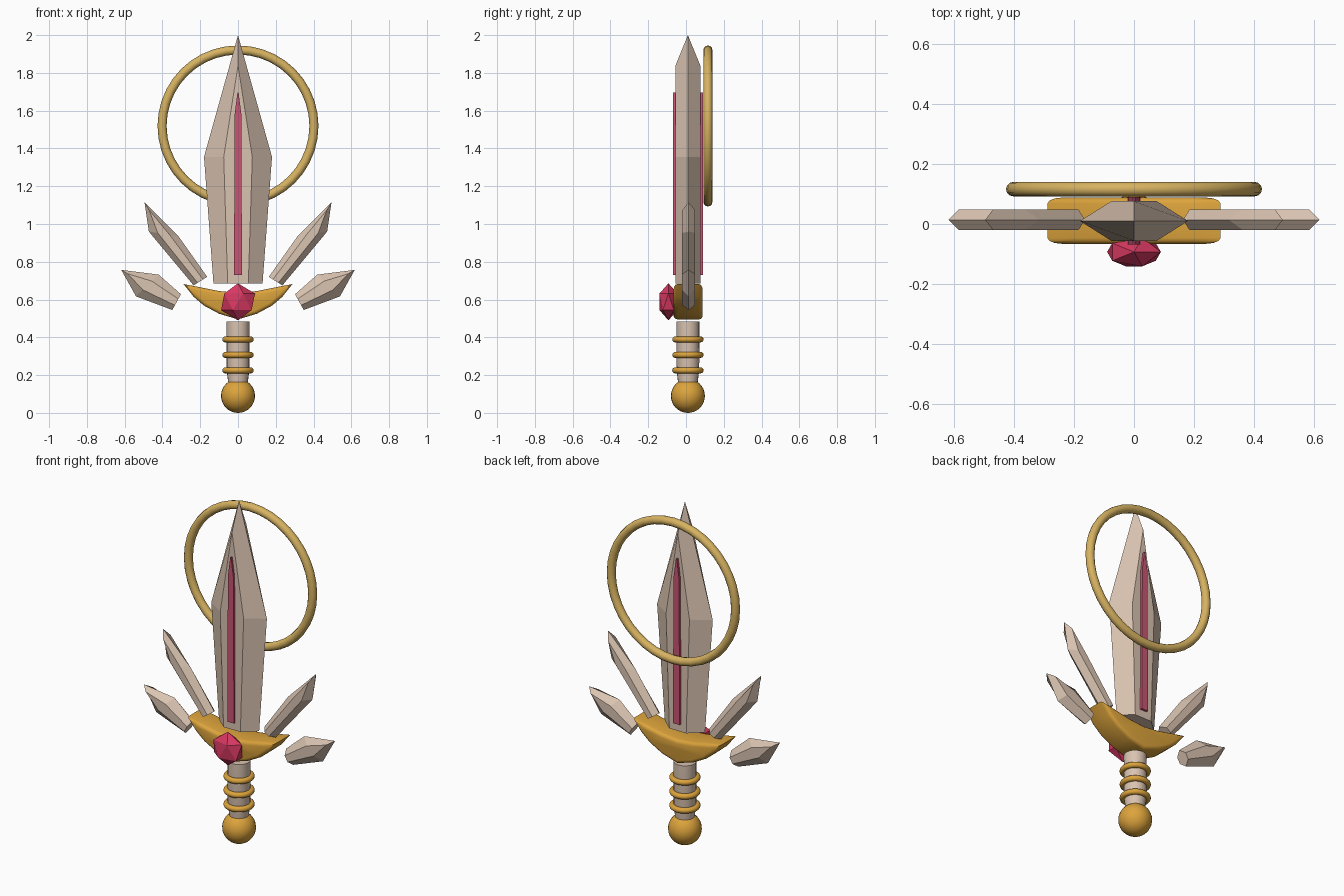
import bpy, bmesh, math
from mathutils import Vector

cube = bpy.data.objects.get("Cube")
if cube:
    bpy.data.objects.remove(cube)

CY = 0.01  # depth centre of the weapon


def material(name, rgb):
    m = bpy.data.materials.new(name)
    m.use_nodes = True
    m.diffuse_color = (*rgb, 1)
    m.node_tree.nodes["Principled BSDF"].inputs["Base Color"].default_value = (*rgb, 1)
    return m


bone = material("pale bone", (0.70, 0.55, 0.44))
gold = material("deep gold", (0.72, 0.37, 0.045))
brass = material("light brass", (0.68, 0.45, 0.12))
ruby = material("ruby", (0.68, 0.04, 0.12))
rose = material("rose", (0.58, 0.09, 0.17))


def finish(obj, name, mat, smooth=False):
    obj.name = name
    obj.data.materials.append(mat)
    if smooth:
        bpy.ops.object.select_all(action='DESELECT')
        obj.select_set(True)
        bpy.context.view_layer.objects.active = obj
        bpy.ops.object.shade_smooth_by_angle(angle=math.radians(35))
    return obj


def from_bmesh(bm, name, mat, smooth=False):
    bmesh.ops.recalc_face_normals(bm, faces=bm.faces)
    mesh = bpy.data.meshes.new(name)
    bm.to_mesh(mesh)
    bm.free()
    obj = bpy.data.objects.new(name, mesh)
    bpy.context.collection.objects.link(obj)
    return finish(obj, name, mat, smooth)


def crystal(name, base, shoulder, tip, half, cy, inset):
    """Six-sided blade: base ring, shoulder ring, two ridge points and a tip (x, z)."""
    bm = bmesh.new()

    def vert(p, y):
        return bm.verts.new((p.x, cy + y, p.y))

    def ring(pair):
        a, b = (Vector(p) for p in pair)
        p, q = a.lerp(b, inset), a.lerp(b, 1 - inset)
        return [vert(a, 0), vert(p, -half), vert(q, -half),
                vert(b, 0), vert(q, half), vert(p, half)]

    low, high = ring(base), ring(shoulder)
    mid = Vector(shoulder[0]).lerp(Vector(shoulder[1]), 0.5)
    end = Vector(tip)
    ridge = mid.lerp(end, 0.75)
    front, back, point = vert(ridge, -half), vert(ridge, half), vert(end, 0)
    bm.faces.new(low)
    for i in range(6):
        j = (i + 1) % 6
        bm.faces.new((low[i], low[j], high[j], high[i]))
    a, p, q, b, s, r = high
    for face in ((p, q, front), (s, r, back), (a, p, front, point),
                 (q, b, point, front), (b, s, back, point), (r, a, point, back)):
        bm.faces.new(face)
    return from_bmesh(bm, name, bone)


def extrude(name, half_profile, y0, y1, mat, bevel=0, smooth=False):
    """Mirror a half outline of (x, z) points and extrude it in depth."""
    pts = half_profile + [(-x, z) for x, z in reversed(half_profile) if x > 0]
    bm = bmesh.new()
    face = bm.faces.new([bm.verts.new((x, y0, z)) for x, z in pts])
    new = bmesh.ops.extrude_face_region(bm, geom=[face])["geom"]
    bmesh.ops.translate(bm, vec=(0, y1 - y0, 0),
                        verts=[v for v in new if isinstance(v, bmesh.types.BMVert)])
    if bevel:
        rims = [e for e in bm.edges
                if abs(e.verts[0].co.y - e.verts[1].co.y) < 1e-5]
        bmesh.ops.bevel(bm, geom=rims, offset=bevel, segments=3,
                        profile=0.5, affect='EDGES', clamp_overlap=True)
    return from_bmesh(bm, name, mat, smooth)


def torus(name, loc, major, minor, mat, upright=False):
    bpy.ops.mesh.primitive_torus_add(
        location=loc, major_radius=major, minor_radius=minor,
        major_segments=40, minor_segments=12,
        rotation=(math.pi / 2 if upright else 0, 0, 0))
    return finish(bpy.context.object, name, mat, True)


# Main blade with the inlay running through it
crystal("blade", ((-0.13, 0.685), (0.13, 0.685)),
        ((-0.18, 1.355), (0.18, 1.355)), (0, 2), 0.066, CY, 0.29)
extrude("blade_inlay", [(0.021, 0.73), (0.018, 1.58), (0.003, 1.695)],
        -0.068, 0.09, rose)

# Side shards, mirrored
for side, s in (("left", 1), ("right", -1)):
    crystal(f"upper_shard_{side}", ((s * 0.163, 0.72), (s * 0.235, 0.675)),
            ((s * 0.315, 0.935), (s * 0.472, 0.96)),
            (s * 0.495, 1.115), 0.034, 0.014, 0.3)
    crystal(f"lower_shard_{side}", ((s * 0.302, 0.628), (s * 0.348, 0.545)),
            ((s * 0.42, 0.732), (s * 0.54, 0.617)),
            (s * 0.618, 0.757), 0.034, 0.014, 0.3)

# Crescent guard
extrude("guard", [(0, 0.635), (0.1, 0.645), (0.2, 0.665), (0.288, 0.682),
                  (0.235, 0.615), (0.18, 0.568), (0.1, 0.525), (0, 0.495)],
        -0.066, 0.088, gold, 0.02, True)

# Faceted gem on the front of the guard
bpy.ops.mesh.primitive_ico_sphere_add(subdivisions=1, radius=1,
                                      location=(0, -0.093, 0.588))
gem = finish(bpy.context.object, "gem", ruby)
gem.scale = (0.1, 0.056, 0.098)

# Grip, turned from a short profile
bm = bmesh.new()
sides = 20
rings = []
for r, z in ((0.05, 0.12), (0.053, 0.17), (0.06, 0.225), (0.061, 0.483)):
    rings.append([bm.verts.new((r * math.cos(i * math.tau / sides),
                                CY + r * math.sin(i * math.tau / sides), z))
                  for i in range(sides)])
for a, b in zip(rings, rings[1:]):
    for i in range(sides):
        j = (i + 1) % sides
        bm.faces.new((a[i], a[j], b[j], b[i]))
bm.faces.new(rings[0])
bm.faces.new(rings[-1])
from_bmesh(bm, "grip", bone, True)

# Grip bands
for i in range(3):
    torus(f"grip_band_{i + 1}", (0, CY, 0.225 + 0.082 * i), 0.067, 0.016, gold)

# Pommel
bpy.ops.mesh.primitive_uv_sphere_add(segments=24, ring_count=16, radius=0.09,
                                     location=(0, CY, 0.09))
finish(bpy.context.object, "pommel", gold, True)

# Halo ring behind the blade
torus("halo_ring", (0, 0.116, 1.519), 0.402, 0.024, brass, True)
